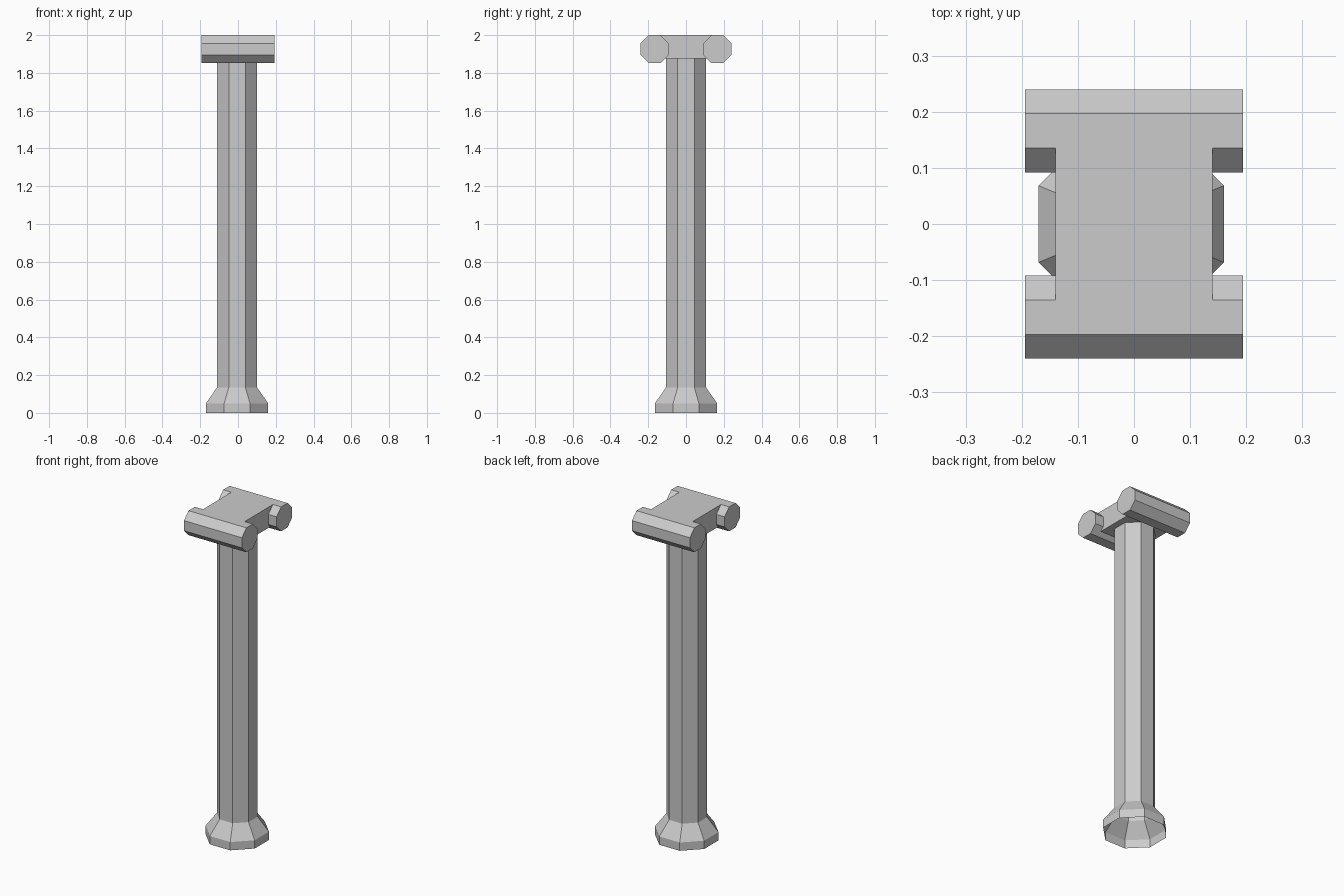
import bpy
import bmesh
from math import pi, cos, sin, tan
from mathutils import Matrix, Vector

cube = bpy.data.objects.get("Cube")
if cube:
    bpy.data.objects.remove(cube, do_unlink=True)

SIDES = 8
TOP = 2.0

stone = bpy.data.materials.new("grey_stone")
stone.use_nodes = True
stone.diffuse_color = (0.6, 0.6, 0.6, 1)
stone.node_tree.nodes["Principled BSDF"].inputs["Base Color"].default_value = stone.diffuse_color


def finish(name, bm):
    bmesh.ops.recalc_face_normals(bm, faces=bm.faces)
    mesh = bpy.data.meshes.new(name)
    bm.to_mesh(mesh)
    bm.free()
    mesh.materials.append(stone)
    obj = bpy.data.objects.new(name, mesh)
    bpy.context.collection.objects.link(obj)
    return obj


def octagon(apothem):
    """Flat-sided octagon corners."""
    radius = apothem / cos(pi / SIDES)
    return [(radius * cos((i + 0.5) * 2 * pi / SIDES),
             radius * sin((i + 0.5) * 2 * pi / SIDES)) for i in range(SIDES)]


def lathe(name, profile, centre, capped=False, matrix=Matrix()):
    """Skin octagonal rings given as (apothem, height)."""
    bm = bmesh.new()
    rings = [[bm.verts.new((x, y, h)) for x, y in octagon(a)] for a, h in profile]
    for low, high in zip(rings, rings[1:]):
        for i in range(SIDES):
            j = (i + 1) % SIDES
            bm.faces.new((low[i], low[j], high[j], high[i]))
    if capped:
        bm.faces.new(rings[0])
        bm.faces.new(rings[-1])
    bmesh.ops.transform(bm, matrix=Matrix.Translation(centre) @ matrix, verts=bm.verts)
    return finish(name, bm)


# Hollow flared foot and shaft, open underneath
lathe("column_shaft_and_foot",
      [(0.165, 0), (0.165, 0.05), (0.106, 0.135), (0.106, 1.875)],
      Vector((-0.005, 0, 0)))

# Scroll bars across the front and back of the capital
BAR = 0.074
BAR_Y = 0.166
along_x = Matrix.Rotation(pi / 2, 4, 'Y')
for name, side in (("front_scroll", -1), ("back_scroll", 1)):
    lathe(name, [(BAR, -0.194), (BAR, 0.194)],
          Vector((0, side * BAR_Y, TOP - BAR)), True, along_x)

# Block joining the scrolls, flush with their tops
depth = 2 * (BAR_Y - BAR * tan(pi / SIDES))
height = 0.125
bm = bmesh.new()
bmesh.ops.create_cube(bm, size=1)
bmesh.ops.scale(bm, vec=(0.279, depth, height), verts=bm.verts)
bmesh.ops.translate(bm, vec=(0, 0, TOP - height / 2), verts=bm.verts)
finish("capital_block", bm)
